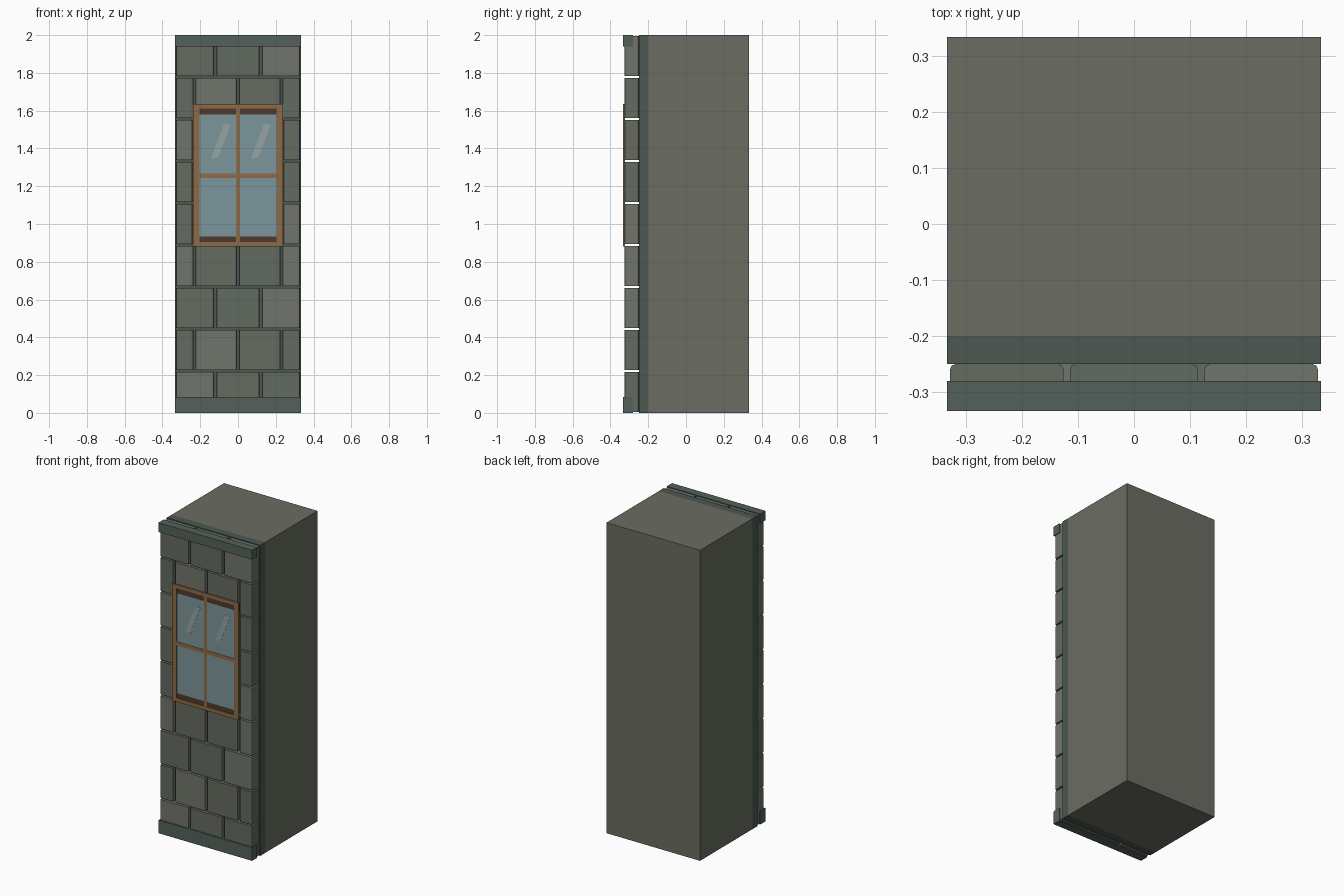
import bpy, bmesh

if "Cube" in bpy.data.objects:
    bpy.data.objects.remove(bpy.data.objects["Cube"])

W = 0.333  # half width of the whole wall column


def mat(name, hex_rgb):
    lin = [(int(hex_rgb[i:i + 2], 16) / 255) ** 2.2 for i in (0, 2, 4)]
    m = bpy.data.materials.new(name)
    m.diffuse_color = (*lin, 1)
    m.use_nodes = True
    m.node_tree.nodes["Principled BSDF"].inputs["Base Color"].default_value = m.diffuse_color
    return m


def finish(name, bm, material):
    bmesh.ops.recalc_face_normals(bm, faces=bm.faces)
    me = bpy.data.meshes.new(name)
    bm.to_mesh(me)
    bm.free()
    me.materials.append(material)
    ob = bpy.data.objects.new(name, me)
    bpy.context.collection.objects.link(ob)
    return ob


def box(name, x, y, z, material, chamfer=0):
    """Box from (min, max) ranges, optionally with chamfered upright edges."""
    bm = bmesh.new()
    bmesh.ops.create_cube(bm, size=1)
    for v in bm.verts:
        v.co = [r[0] + (c + 0.5) * (r[1] - r[0]) for c, r in zip(v.co, (x, y, z))]
    if chamfer:
        up = [e for e in bm.edges if abs(e.verts[0].co.z - e.verts[1].co.z) > 0.01]
        bmesh.ops.bevel(bm, geom=up, offset=chamfer, segments=2, profile=0.5,
                        affect='EDGES')
    return finish(name, bm, material)


stone = mat("stone", "6A6D62")
mortar = mat("mortar", "4D5851")
trim = mat("trim", "55615A")
shades = [mat("block_light", "70746A"), mat("block_mid", "666A60"),
          mat("block_green", "626B60")]
wood = mat("wood", "8C6B4A")
dark_wood = mat("dark_wood", "503C30")
glass = mat("glass", "7B9599")
glare = mat("glare", "93A3A2")

# Main body, mortar layer and the top and bottom trim
box("wall_body", (-W, W), (-0.20, W), (0, 2), stone)
box("mortar_layer", (-W, W), (-0.25, -0.20), (0, 2), mortar)
box("bottom_trim", (-W, W), (-W, -0.28), (0, 0.085), trim)
box("top_trim", (-W, W), (-W, -0.28), (1.94, 2), trim)

# Nine courses of stone blocks; courses beside the window hold only end blocks
H = 2 / 9
for row in range(9):
    if row in (4, 5, 6):
        spans = [(-0.328, -0.24), (0.24, 0.328)]
    else:
        cuts = [-0.334, -0.12, 0.12, 0.334] if row % 2 == 0 else \
            [-0.334, -0.23, 0, 0.23, 0.334]
        spans = [(a + 0.006, b - 0.006) for a, b in zip(cuts, cuts[1:])]
    for i, span in enumerate(spans):
        box(f"stone_block_{row}_{i}", span, (-0.325, -0.25),
            (row * H + 0.005, (row + 1) * H - 0.005),
            shades[(row * 2 + i) % 3], 0.009)

# Window: dark backing, glass and timber frame
box("window_backing", (-0.235, 0.235), (-0.3275, -0.322), (0.885, 1.63), dark_wood)
box("window_glass", (-0.205, 0.205), (-0.329, -0.327), (0.935, 1.58), glass)
for side, s in (("left", -1), ("right", 1)):
    box(f"frame_{side}", sorted((s * 0.205, s * 0.237)), (-W, -0.325),
        (0.88, 1.635), wood)
box("frame_top", (-0.205, 0.205), (-W, -0.325), (1.612, 1.635), wood)
box("frame_bottom", (-0.205, 0.205), (-W, -0.325), (0.88, 0.905), wood)
box("glazing_bar_upright", (-0.01, 0.01), (-0.332, -0.327), (0.905, 1.612), wood)
box("glazing_bar_cross", (-0.205, 0.205), (-0.3315, -0.327), (1.243, 1.267), wood)

# Slanted light streaks on the upper panes
for i, dx in enumerate((0, 0.212)):
    bm = bmesh.new()
    pts = [(-0.143, 1.35), (-0.106, 1.35), (-0.037, 1.53), (-0.074, 1.53)]
    f = bm.faces.new([bm.verts.new((x + dx, -0.329, z)) for x, z in pts])
    ext = bmesh.ops.extrude_face_region(bm, geom=[f])["geom"]
    bmesh.ops.translate(bm, vec=(0, -0.001, 0),
                        verts=[v for v in ext if isinstance(v, bmesh.types.BMVert)])
    finish(f"light_streak_{i}", bm, glare)
